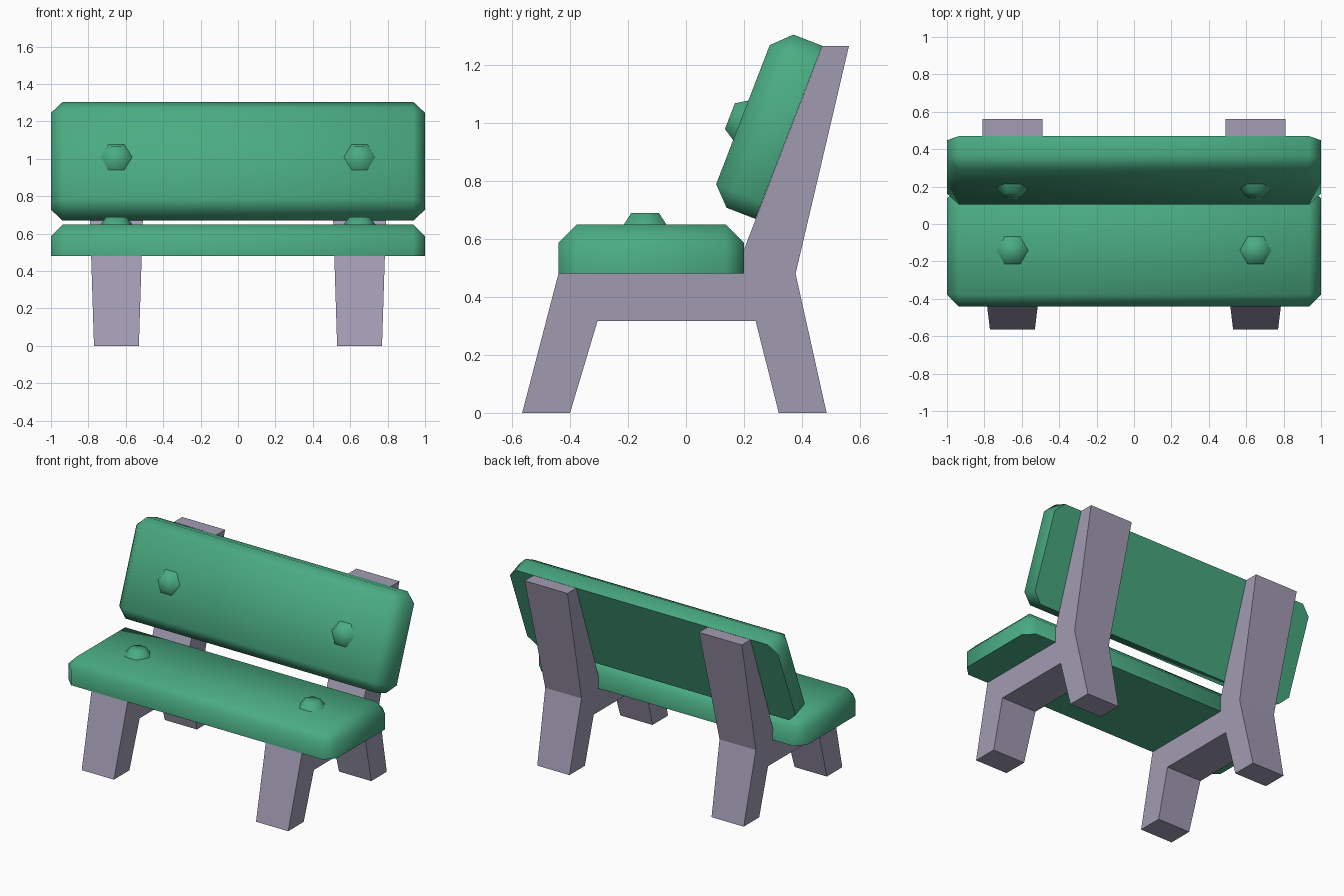
import bpy, bmesh, math
from mathutils import Matrix, Vector

if "Cube" in bpy.data.objects:
    bpy.data.objects.remove(bpy.data.objects["Cube"])


def material(name, rgb):
    m = bpy.data.materials.new(name)
    m.diffuse_color = (*rgb, 1)
    m.use_nodes = True
    m.node_tree.nodes["Principled BSDF"].inputs["Base Color"].default_value = m.diffuse_color
    return m


GREEN = material("green paint", (0.068, 0.41, 0.225))
STONE = material("grey stone", (0.36, 0.335, 0.455))


def finish(bm, name, mat, matrix=Matrix(), smooth_angle=None):
    bmesh.ops.recalc_face_normals(bm, faces=bm.faces)
    if smooth_angle is not None:
        for f in bm.faces:
            f.smooth = True
        for e in bm.edges:
            e.smooth = e.calc_face_angle(0) < math.radians(smooth_angle)
    mesh = bpy.data.meshes.new(name)
    bm.to_mesh(mesh)
    bm.free()
    mesh.materials.append(mat)
    ob = bpy.data.objects.new(name, mesh)
    ob.matrix_world = matrix
    bpy.context.collection.objects.link(ob)
    return ob


# Side support: one profile in y-z, getting wider towards the top
PROFILE = [(-0.565, 0), (-0.40, 0), (-0.305, 0.317), (0.24, 0.317), (0.32, 0),
           (0.485, 0), (0.378, 0.48), (0.562, 1.265), (0.47, 1.265),
           (0.168, 0.48), (-0.44, 0.48)]


def support(name, cx):
    bm = bmesh.new()
    rings = [[bm.verts.new((cx + s * (0.12 + 0.0316 * z), y, z)) for y, z in PROFILE]
             for s in (-1, 1)]
    for r in rings:
        bm.faces.new(r)
    n = len(PROFILE)
    for i in range(n):
        j = (i + 1) % n
        bm.faces.new((rings[0][i], rings[0][j], rings[1][j], rings[1][i]))
    finish(bm, name, STONE)


# Board with chamfered top and corners; its origin is the lower front edge
def board(name, matrix):
    bm = bmesh.new()
    bmesh.ops.create_cube(bm, size=1, matrix=Matrix.Translation((0, 0.32, 0.085))
                          @ Matrix.Diagonal((2, 0.64, 0.17, 1)))
    edges = [e for e in bm.edges if max(v.co.z for v in e.verts) > 0.1]
    bmesh.ops.bevel(bm, geom=edges, offset=0.063, segments=1,
                    affect='EDGES', profile=0.5)
    finish(bm, name, GREEN, matrix, 60)

    # Two tapered hexagonal bolt heads
    for side, x in (("left", -0.65), ("right", 0.65)):
        bm = bmesh.new()
        bmesh.ops.create_cone(bm, cap_ends=True, segments=6, radius1=0.088,
                              radius2=0.055, depth=0.045)
        # put corners on the x axis
        a = max(bm.verts, key=lambda v: v.co.xy.length).co
        turn = Matrix.Rotation(-math.atan2(a.y, a.x), 4, 'Z')
        bmesh.ops.transform(bm, matrix=turn, verts=bm.verts)
        finish(bm, f"{name}_bolt_{side}", GREEN,
               matrix @ Matrix.Translation((x, 0.299, 0.1875)), 65)


support("left_support", -0.65)
support("right_support", 0.65)
board("seat", Matrix.Translation((0, -0.44, 0.48)))
board("backrest", Matrix.Translation((0, 0.24, 0.669))
      @ Matrix.Rotation(math.atan2(0.597, 0.23), 4, 'X'))
